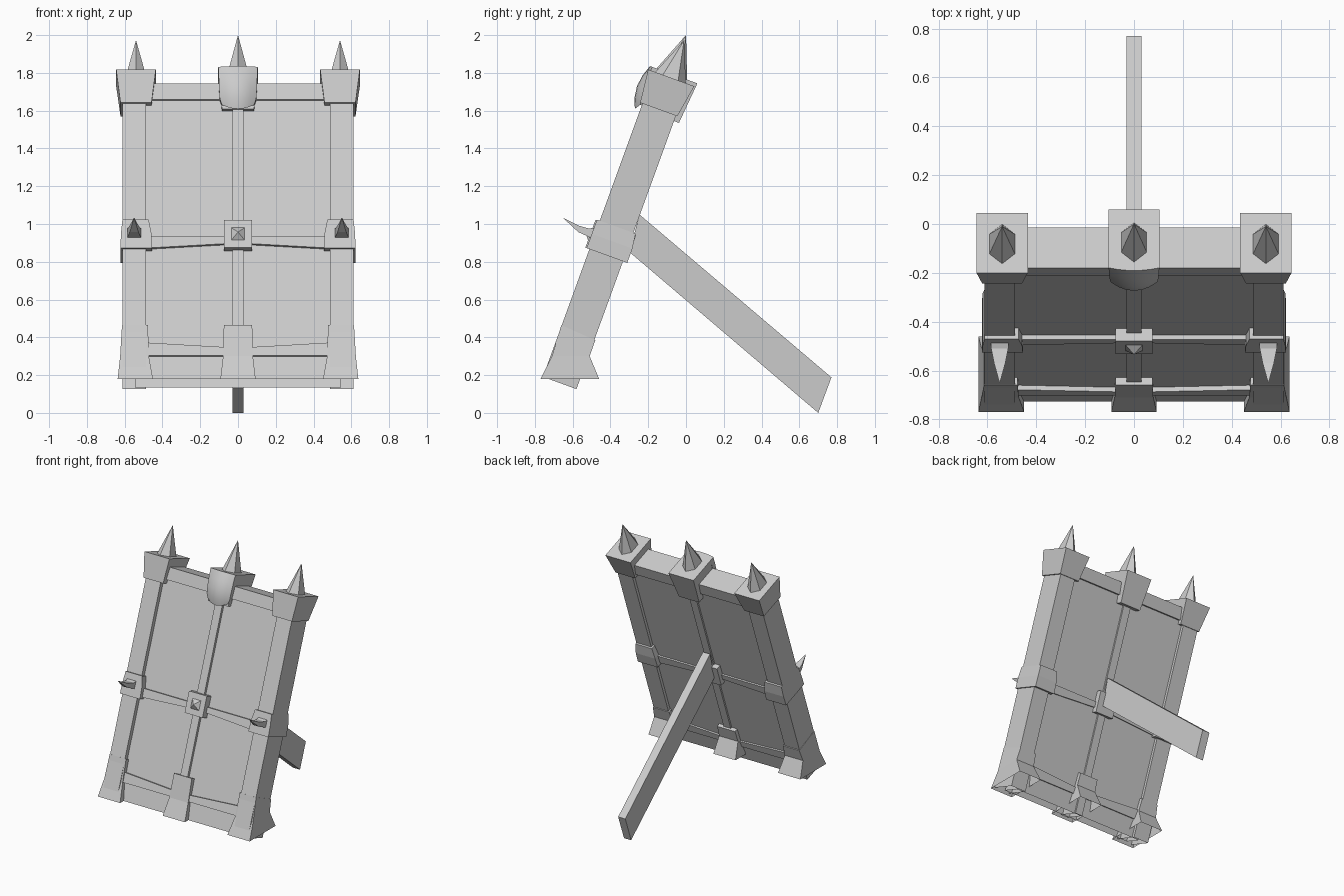
import bpy, bmesh, math
from mathutils import Vector

TILT = math.radians(-20)
START = bpy.data.objects.get("Cube")
if START:
    bpy.data.objects.remove(START, do_unlink=True)

grey = bpy.data.materials.new("plain_grey")
grey.use_nodes = True
COLOUR = (0.6, 0.6, 0.6, 1)
grey.diffuse_color = COLOUR
grey.node_tree.nodes["Principled BSDF"].inputs["Base Color"].default_value = COLOUR


def loft(name, rings, start_cap=True, end_cap=True, tilt=True, mirror=False):
    """Skin equal-length closed rings; tilted parts lean back with the board."""
    bm = bmesh.new()
    loops = [[bm.verts.new(p) for p in ring] for ring in rings]
    for a, b in zip(loops, loops[1:]):
        for i in range(len(a)):
            j = (i + 1) % len(a)
            bm.faces.new((a[i], a[j], b[j], b[i]))
    if start_cap:
        bm.faces.new(loops[0][::-1])
    if end_cap:
        bm.faces.new(loops[-1])
    bmesh.ops.remove_doubles(bm, verts=bm.verts, dist=1e-5)
    bmesh.ops.recalc_face_normals(bm, faces=bm.faces)
    mesh = bpy.data.meshes.new(name)
    bm.to_mesh(mesh)
    bm.free()
    mesh.materials.append(grey)
    ob = bpy.data.objects.new(name, mesh)
    bpy.context.collection.objects.link(ob)
    if tilt:
        ob.rotation_euler.x = TILT
    if mirror:
        ob.modifiers.new("Mirror", "MIRROR")
    return ob


def rect(x0, x1, y0, y1, z):
    return [(x0, y0, z), (x1, y0, z), (x1, y1, z), (x0, y1, z)]


def rail(name, half, y0, y1, edge, centre):
    """Horizontal rail whose lower and upper edges bend at the middle."""
    rings = []
    for x, (lo, hi) in ((-half, edge), (0, centre), (half, edge)):
        rings.append([(x, y0, lo), (x, y1, lo), (x, y1, hi), (x, y0, hi)])
    return loft(name, rings)


def spike(name, x, y, z, height, mirror):
    """Stretched six-sided point."""
    base = []
    for i in range(6):
        a = math.radians(30 + 60 * i)
        base.append((x + 0.063 * math.cos(a), y + 0.09 * math.sin(a), z))
    return loft(name, [base, [(x, y, z + height)] * 6], end_cap=False, mirror=mirror)


# Board: panel, side posts and centre strip, all hollow underneath
def upright(name, x0, x1, y0, y1, top, mirror=False):
    return loft(name, [rect(x0, x1, y0, y1, -0.08), rect(x0, x1, y0, y1, top)],
                start_cap=False, mirror=mirror)


upright("panel", -0.545, 0.545, -0.745, -0.61, 1.53)
upright("side_post", 0.487, 0.612, -0.777, -0.588, 1.5, True)
upright("centre_strip", -0.03, 0.03, -0.765, -0.598, 1.5)

# Cross rails
rail("top_rail", 0.48, -0.766, -0.59, (1.488, 1.578), (1.488, 1.578))
rail("middle_rail", 0.49, -0.765, -0.598, (0.65, 0.716), (0.679, 0.716))
rail("bottom_rail", 0.49, -0.765, -0.598, (0.046, 0.118), (0.046, 0.088))

# Flared caps with points on top
loft("side_cap", [rect(0.458, 0.622, -0.79, -0.58, 1.46),
                  rect(0.435, 0.645, -0.81, -0.55, 1.64)], mirror=True)
loft("centre_cap", [rect(-0.085, 0.085, -0.775, -0.56, 1.43),
                    rect(-0.105, 0.105, -0.795, -0.54, 1.66)])
spike("side_spike", 0.54, -0.684, 1.63, 0.22, True)
spike("centre_spike", 0, -0.684, 1.65, 0.23, False)

# Bulging crest on the front of the centre cap
rows = []
for z, drop, w, side, bulge in ((1.66, 0, 0.104, -0.795, 0.012),
                                (1.6, 0, 0.102, -0.797, 0.03),
                                (1.537, 0, 0.1, -0.797, 0.039),
                                (1.48, 0.01, 0.096, -0.792, 0.034),
                                (1.45, 0.03, 0.085, -0.785, 0.02)):
    row = [(w, -0.76, z), (-w, -0.76, z)]
    for i in range(7):
        t = -1 + i / 3
        k = 1 - t * t
        row.append((w * t, side - bulge * k, z - drop * k))
    rows.append(row)
crest = loft("crest", rows)
bpy.context.view_layer.objects.active = crest
crest.select_set(True)
bpy.ops.object.shade_smooth_by_angle(angle=math.radians(35))
crest.select_set(False)

# Mid-height brackets
loft("side_bracket", [rect(0.455, 0.622, -0.793, -0.564, 0.64),
                      rect(0.458, 0.62, -0.793, -0.564, 0.72),
                      rect(0.473, 0.612, -0.793, -0.575, 0.80)], mirror=True)
loft("centre_bracket", [rect(-0.075, 0.075, -0.8, -0.57, 0.64),
                        rect(-0.075, 0.075, -0.8, -0.57, 0.795)])
stud = [(x, -0.8, 0.717 + z) for x, z in
        ((-0.035, -0.035), (0.035, -0.035), (0.035, 0.035), (-0.035, 0.035))]
loft("centre_stud", [stud, [(0, -0.83, 0.717)] * 4], end_cap=False)

# Curved horns on the side brackets
horn = []
for y, low, high, w in ((-0.46, 0.91, 0.985, 0.038), (-0.51, 0.93, 0.975, 0.035),
                        (-0.57, 0.957, 0.992, 0.023), (-0.653, 1.034, 1.034, 0)):
    horn.append([(0.55 - w, y, low), (0.55 + w, y, low),
                 (0.55 + w, y, high), (0.55 - w, y, high)])
loft("side_horn", horn, end_cap=False, tilt=False, mirror=True)


# Flared feet, open underneath and level with the ground
def foot(name, widths, mirror):
    rings = []
    levels = ((-0.77, 0.18, -0.46, 0.18), (-0.71, 0.3, -0.51, 0.3),
              (-0.66, 0.465, -0.48, 0.385))
    for (x0, x1), (yf, zf, yb, zb) in zip(widths, levels):
        rings.append([(x0, yf, zf), (x1, yf, zf), (x1, yb, zb), (x0, yb, zb)])
    loft(name, rings, start_cap=False, tilt=False, mirror=mirror)


foot("side_foot", ((0.45, 0.637), (0.472, 0.624), (0.477, 0.614)), True)
foot("centre_foot", ((-0.093, 0.093), (-0.079, 0.079), (-0.075, 0.075)), False)

# Rear strut
side = [(-0.246, 1.05), (0.77, 0.188), (0.70, 0.0), (-0.30, 0.852)]
loft("rear_strut", [[(x, y, z) for y, z in side] for x in (-0.03, 0.03)], tilt=False)
